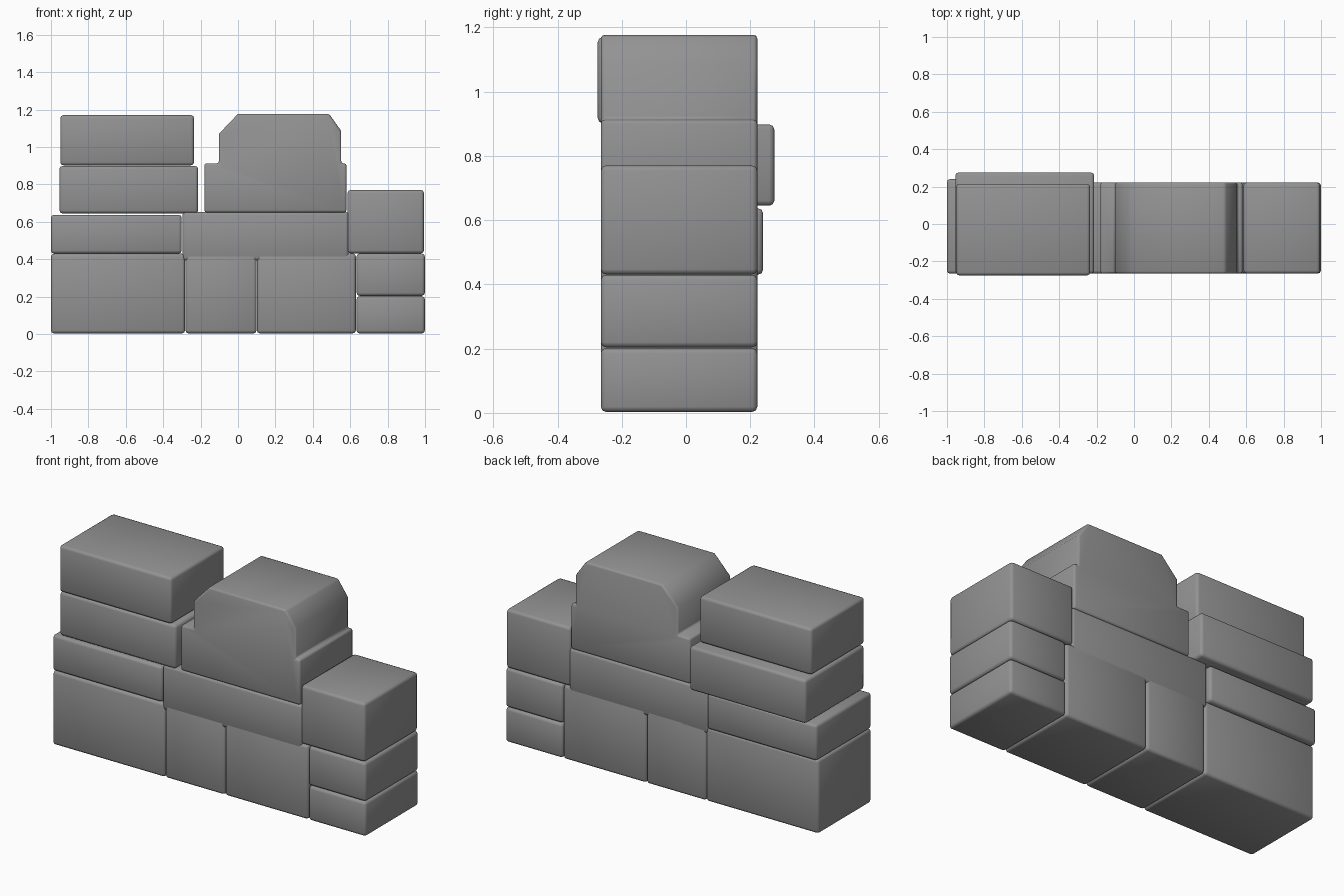
import bpy, bmesh, math

if "Cube" in bpy.data.objects:
    bpy.data.objects.remove(bpy.data.objects["Cube"])

FRONT, BACK = -0.265, 0.222

# Dark grey stone
grey = bpy.data.materials.new("dark_stone")
grey.diffuse_color = (0.29, 0.29, 0.29, 1)
grey.use_nodes = True
grey.node_tree.nodes["Principled BSDF"].inputs["Base Color"].default_value = grey.diffuse_color


def stone(name, profile, front=FRONT, back=BACK, bevel=0.016):
    """Extrude an x/z outline from front to back and soften its edges."""
    bm = bmesh.new()
    face = bm.faces.new([bm.verts.new((x, front, z)) for x, z in profile])
    out = bmesh.ops.extrude_face_region(bm, geom=[face])
    verts = [v for v in out["geom"] if isinstance(v, bmesh.types.BMVert)]
    bmesh.ops.translate(bm, verts=verts, vec=(0, back - front, 0))
    # extruding keeps the starting face, so the solid is closed
    bmesh.ops.recalc_face_normals(bm, faces=bm.faces[:])
    mesh = bpy.data.meshes.new(name)
    bm.to_mesh(mesh)
    bm.free()
    mesh.materials.append(grey)
    mesh.shade_smooth()
    obj = bpy.data.objects.new(name, mesh)
    bpy.context.collection.objects.link(obj)
    mod = obj.modifiers.new("soft_edges", "BEVEL")
    mod.width, mod.segments = bevel, 2
    mod.limit_method = "ANGLE"
    mod.angle_limit = math.radians(50)
    return obj


def block(name, x0, x1, z0, z1, **kw):
    return stone(name, [(x0, z0), (x1, z0), (x1, z1), (x0, z1)], **kw)


# Left stack, some stones sticking out at the back
block("left_base_stone", -1.0, -0.283, 0.003, 0.429)
block("left_flat_stone", -1.0, -0.301, 0.43, 0.637, back=0.24)
block("left_wide_stone", -0.955, -0.213, 0.645, 0.898, back=0.275)
block("left_top_stone", -0.95, -0.235, 0.902, 1.17, front=-0.275, back=0.215)

# Middle: two lower stones fused to the long stone above them
block("middle_base_stone", -0.281, 0.099, 0.003, 0.43)
block("middle_right_base_stone", 0.101, 0.63, 0.003, 0.43)
block("middle_long_stone", -0.298, 0.592, 0.392, 0.652)

# Stepped cap stone with chamfered upper corners
stone("cap_stone", [(-0.18, 0.65), (0.58, 0.65), (0.58, 0.912), (0.552, 0.912),
                    (0.552, 1.085), (0.487, 1.177), (0.0, 1.177), (-0.102, 1.07),
                    (-0.102, 0.912), (-0.18, 0.912)], bevel=0.012)

# Right stack
block("right_base_stone", 0.634, 0.999, 0.003, 0.202)
block("right_middle_stone", 0.634, 0.999, 0.204, 0.43)
block("right_top_stone", 0.586, 0.994, 0.431, 0.77)
